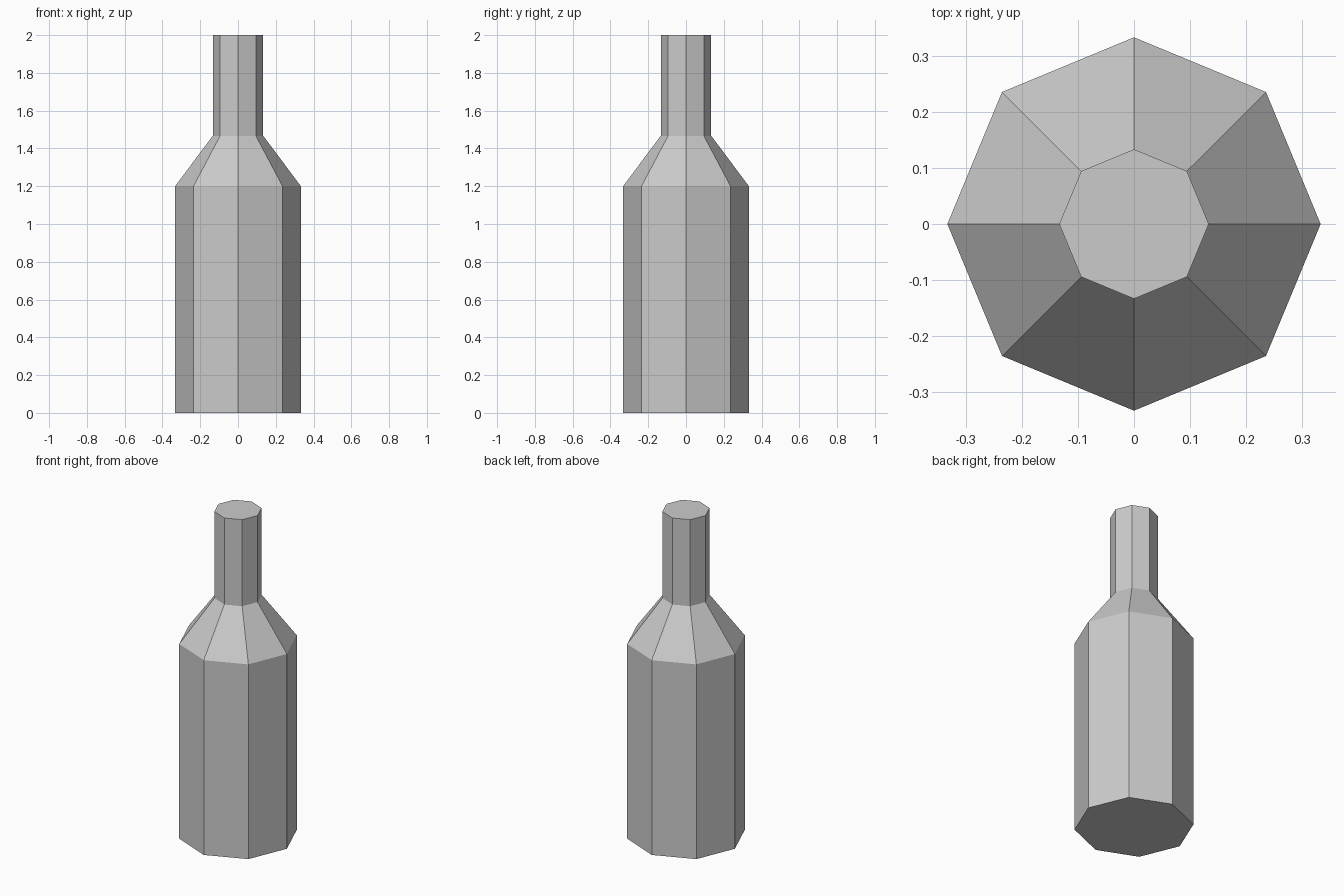
import bpy, bmesh
from math import cos, sin, tau

if "Cube" in bpy.data.objects:
    bpy.data.objects.remove(bpy.data.objects["Cube"])

SIDES = 8
# Bottle profile: (radius, height) from base to mouth
PROFILE = [(1/3, 0), (1/3, 1.2), (0.1335, 1.4667), (0.1335, 2.0)]

bm = bmesh.new()
rings = [[bm.verts.new((r * cos(tau * i / SIDES), r * sin(tau * i / SIDES), z))
          for i in range(SIDES)] for r, z in PROFILE]

# Body, shoulder and neck walls
for low, high in zip(rings, rings[1:]):
    for i in range(SIDES):
        j = (i + 1) % SIDES
        bm.faces.new((low[i], low[j], high[j], high[i]))

# Flat base and closed mouth
bm.faces.new(rings[0][::-1])
bm.faces.new(rings[-1])

mesh = bpy.data.meshes.new("bottle")
bm.to_mesh(mesh)
bm.free()
bpy.context.collection.objects.link(bpy.data.objects.new("bottle", mesh))
